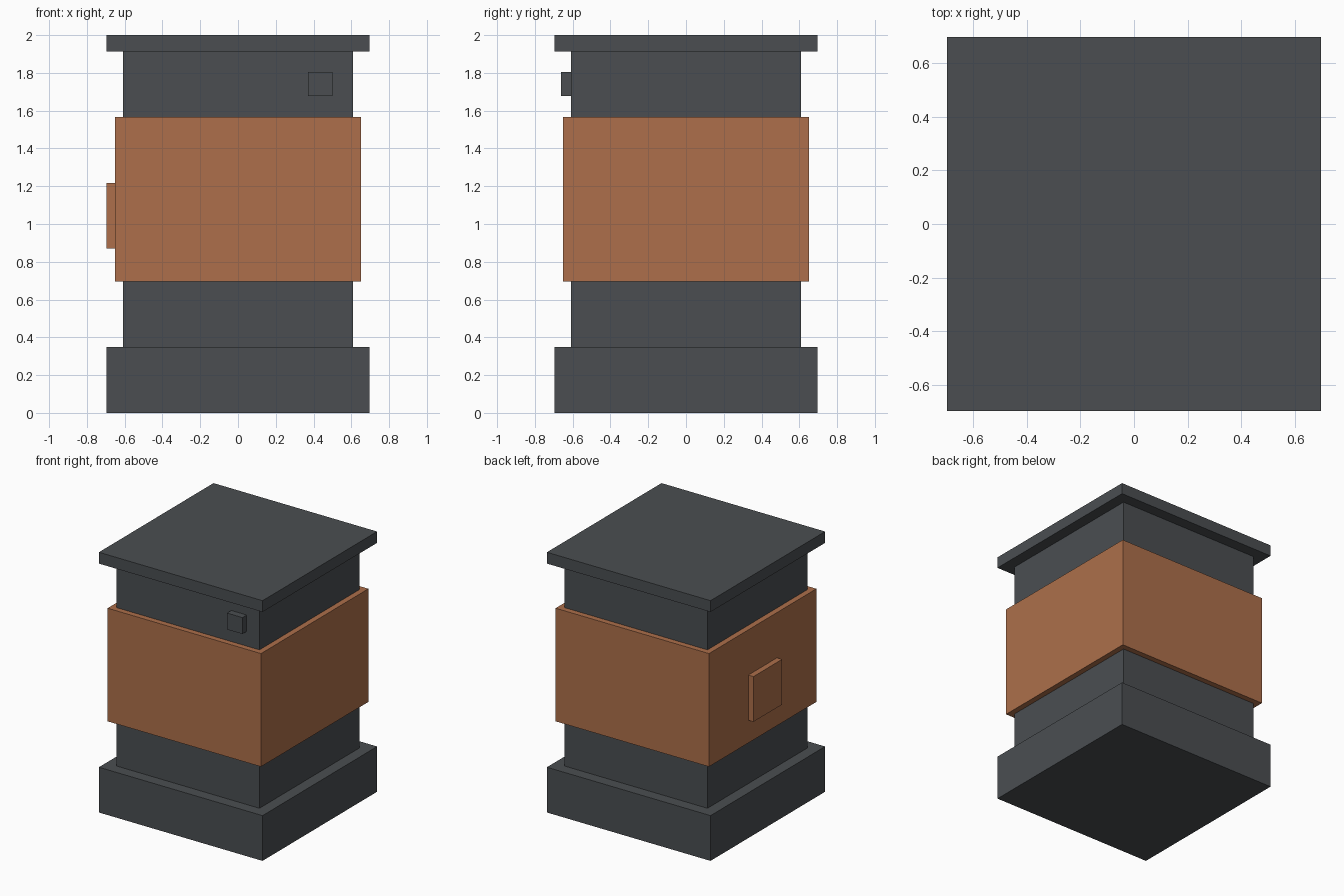
import bpy

if "Cube" in bpy.data.objects:
    bpy.data.objects.remove(bpy.data.objects["Cube"])

U = 2 / 23  # module: the whole height is 23 units


def material(name, rgb):
    m = bpy.data.materials.new(name)
    m.diffuse_color = (*rgb, 1)
    m.use_nodes = True
    m.node_tree.nodes["Principled BSDF"].inputs["Base Color"].default_value = m.diffuse_color
    return m


slate = material("slate grey", (0.069, 0.076, 0.083))
copper = material("copper orange", (0.418, 0.159, 0.069))


def box(name, lo, hi, mat):
    """Box between two corners given in units."""
    centre = [(a + b) / 2 * U for a, b in zip(lo, hi)]
    bpy.ops.mesh.primitive_cube_add(size=1, location=centre)
    ob = bpy.context.object
    ob.name = name
    ob.scale = [(b - a) * U for a, b in zip(lo, hi)]
    bpy.ops.object.transform_apply(location=False, rotation=False, scale=True)
    ob.data.materials.append(mat)
    return ob


def tier(name, half, z0, z1, mat):
    """Square tier centred on the vertical axis."""
    return box(name, (-half, -half, z0), (half, half, z1), mat)


# Stacked square tiers
tier("base", 8, 0, 4, slate)
tier("body", 7, 4, 22, slate)
tier("wide_band", 7.5, 8, 18, copper)
tier("lid", 8, 22, 23, slate)

# Plate on the left side of the band
box("side_plate", (-8, -2, 10), (-7.5, 2, 14), copper)

# Small button on the front of the upper body
box("front_button", (4.25, -7.6, 19.3), (5.75, -7, 20.75), slate)
